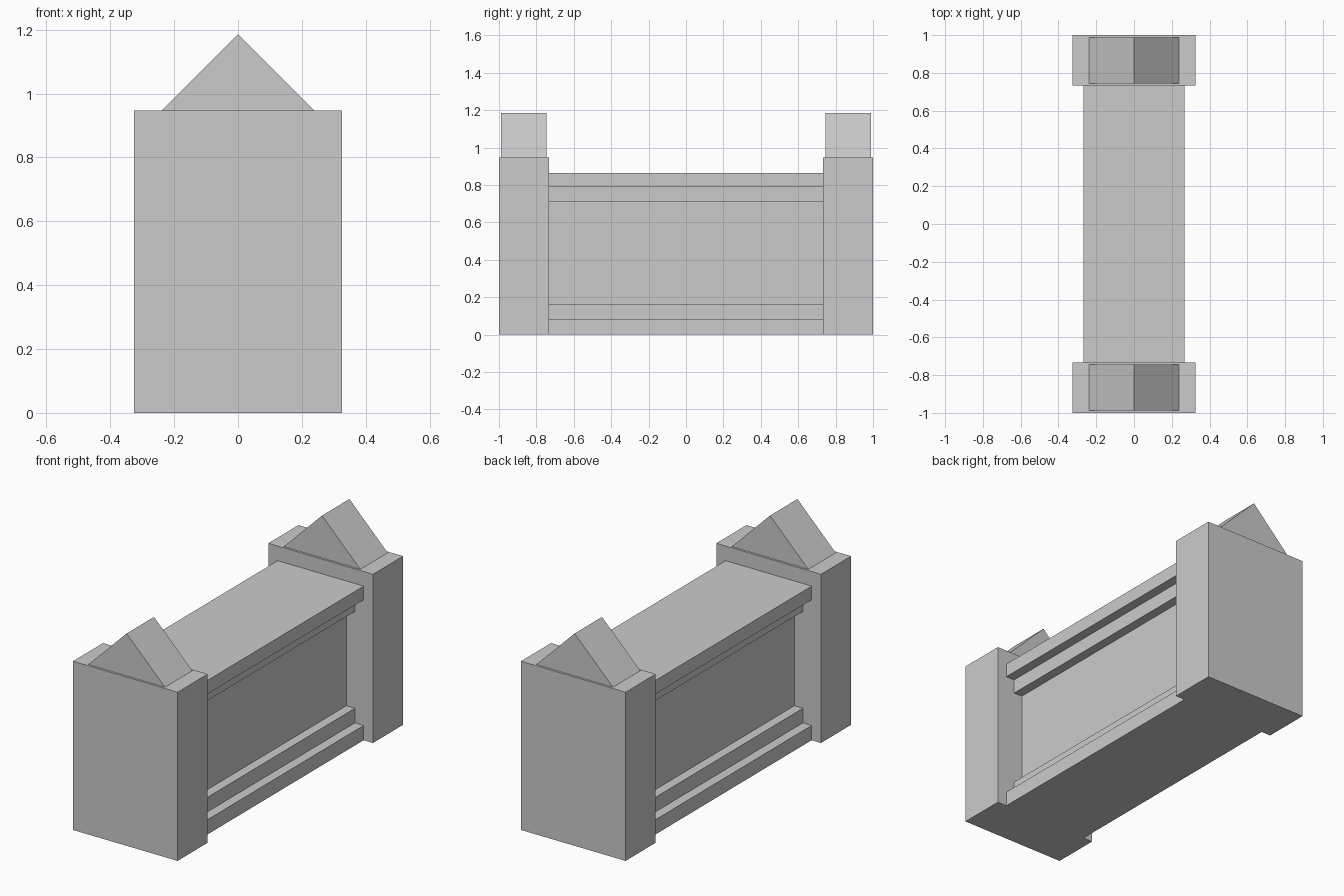
import bpy, bmesh

if "Cube" in bpy.data.objects:
    bpy.data.objects.remove(bpy.data.objects["Cube"])

stone = bpy.data.materials.new("grey stone")
stone.diffuse_color = (0.6, 0.6, 0.6, 1.0)
stone.use_nodes = True
stone.node_tree.nodes["Principled BSDF"].inputs["Base Color"].default_value = stone.diffuse_color


def extrude_profile(name, profile, y0, y1):
    """Closed solid from an (x, z) outline swept along y."""
    bm = bmesh.new()
    face = bm.faces.new([bm.verts.new((x, y0, z)) for x, z in profile])
    swept = bmesh.ops.extrude_face_region(bm, geom=[face])
    moved = [v for v in swept["geom"] if isinstance(v, bmesh.types.BMVert)]
    bmesh.ops.translate(bm, verts=moved, vec=(0, y1 - y0, 0))
    bmesh.ops.recalc_face_normals(bm, faces=bm.faces)
    mesh = bpy.data.meshes.new(name)
    bm.to_mesh(mesh)
    bm.free()
    mesh.materials.append(stone)
    obj = bpy.data.objects.new(name, mesh)
    bpy.context.collection.objects.link(obj)
    return obj


# Wall with stepped plinth below and stepped coping above
right_side = [(0.267, 0), (0.267, 0.083), (0.213, 0.083), (0.213, 0.165),
              (0.16, 0.165), (0.16, 0.708), (0.213, 0.708), (0.213, 0.788),
              (0.267, 0.788), (0.267, 0.865)]
left_side = [(-x, z) for x, z in reversed(right_side)]
extrude_profile("wall", right_side + left_side, -0.733, 0.733)

# End piers, each with a small gabled cap
pier = [(-0.325, 0), (0.325, 0), (0.325, 0.947), (-0.325, 0.947)]
gable = [(-0.238, 0.947), (0.238, 0.947), (0, 1.185)]
for side, s in (("front", -1), ("back", 1)):
    extrude_profile(side + "_pier", pier, s * 0.733, s * 1.0)
    extrude_profile(side + "_gable_cap", gable, s * 0.745, s * 0.988)
